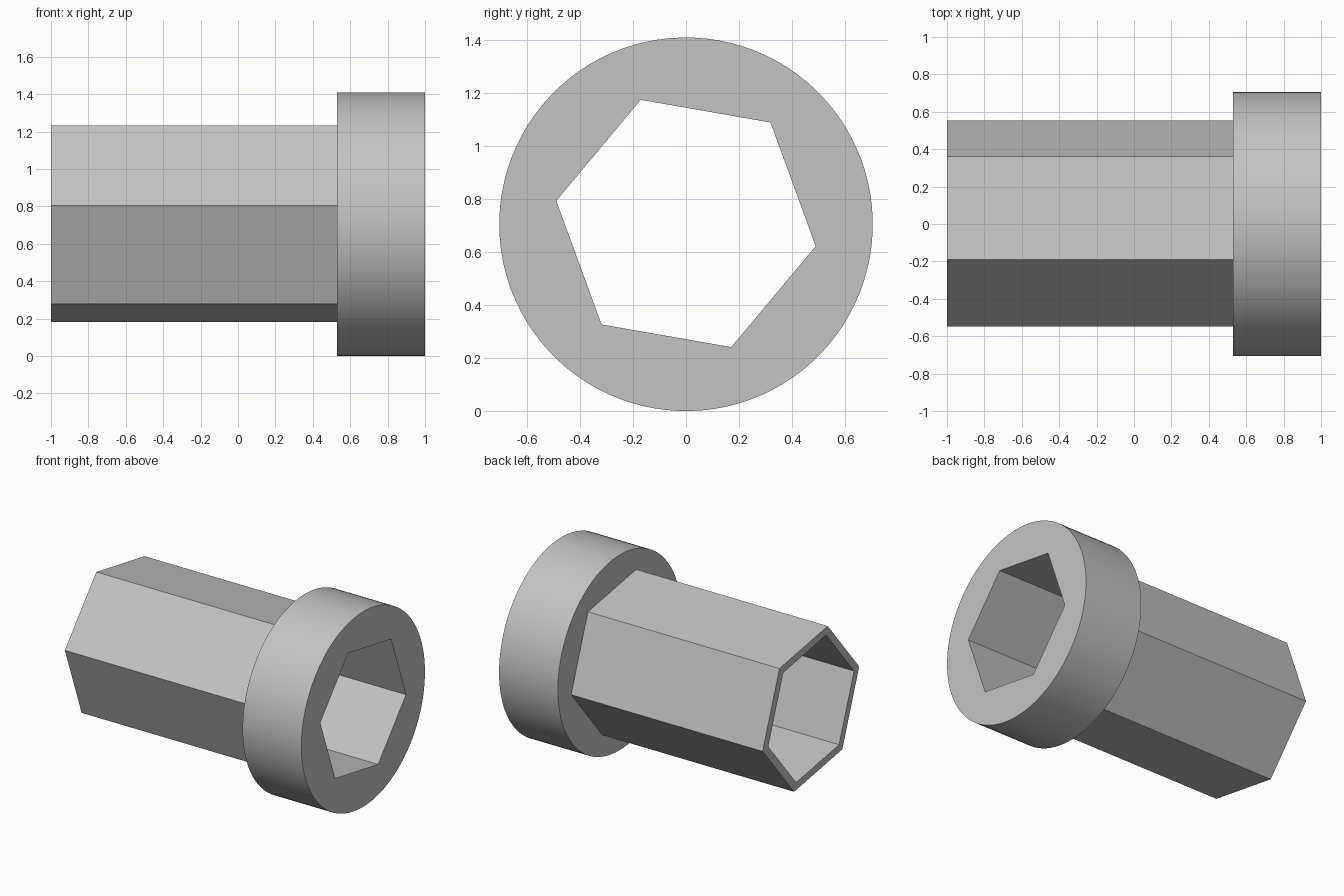
import bpy
import bmesh
import math
from mathutils import Vector

cube = bpy.data.objects.get("Cube")
if cube:
    bpy.data.objects.remove(cube, do_unlink=True)

PER_SIDE = 16
TURN = math.radians(-9.9)
AXIS = Vector((0, 0, 0.705))
TUBE_AXIS = Vector((0, 0.003, 0.708))
BORE_AXIS = Vector((0, 0, 0.708))


def direction(angle):
    return Vector((0, math.cos(angle), math.sin(angle)))


def hexagon(x, radius, centre):
    """Hexagon with evenly divided sides, so it bridges cleanly to a circle."""
    corners = [direction(TURN + i * math.tau / 6) * radius for i in range(6)]
    return [centre + Vector((x, 0, 0)) + corners[i].lerp(corners[(i + 1) % 6], j / PER_SIDE)
            for i in range(6) for j in range(PER_SIDE)]


def circle(x, radius, centre):
    count = 6 * PER_SIDE
    return [centre + Vector((x, 0, 0)) + direction(TURN + i * math.tau / count) * radius
            for i in range(count)]


# Plain grey material
grey = bpy.data.materials.new("plain_grey")
grey.use_nodes = True
colour = (0.55, 0.55, 0.55, 1)
grey.diffuse_color = colour
grey.node_tree.nodes["Principled BSDF"].inputs["Base Color"].default_value = colour

# Closed chain of sections: bore, collar, hexagonal tube, back to the bore
sections = [
    hexagon(1.0, 0.497, BORE_AXIS),
    circle(1.0, 0.705, AXIS),
    circle(0.53, 0.705, AXIS),
    hexagon(0.53, 0.559, TUBE_AXIS),
    hexagon(-1.0, 0.559, TUBE_AXIS),
    hexagon(-1.0, 0.497, BORE_AXIS),
]
bm = bmesh.new()
rings = [[bm.verts.new(p) for p in section] for section in sections]
for a, b in zip(rings, rings[1:] + rings[:1]):
    for i in range(len(a)):
        j = (i + 1) % len(a)
        bm.faces.new((a[i], a[j], b[j], b[i]))
bmesh.ops.recalc_face_normals(bm, faces=bm.faces)

mesh = bpy.data.meshes.new("flanged_hex_sleeve")
bm.to_mesh(mesh)
bm.free()
mesh.materials.append(grey)
sleeve = bpy.data.objects.new("flanged_hex_sleeve", mesh)
bpy.context.collection.objects.link(sleeve)

# Smooth collar rim, crisp edges elsewhere
bpy.ops.object.select_all(action="DESELECT")
sleeve.select_set(True)
bpy.context.view_layer.objects.active = sleeve
bpy.ops.object.shade_smooth_by_angle(angle=math.radians(30))
